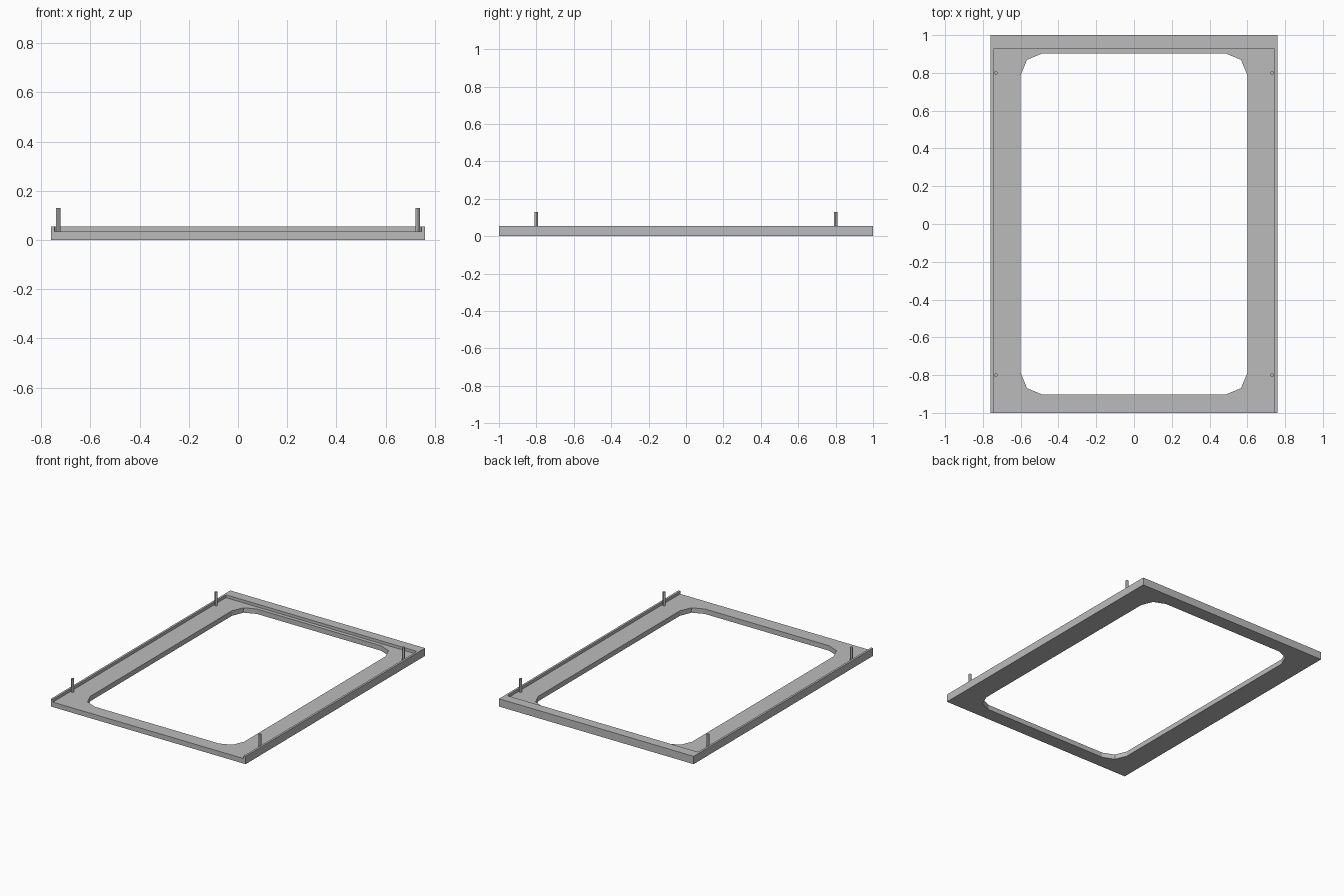
import bpy
import bmesh

old = bpy.data.objects.get("Cube")
if old:
    bpy.data.objects.remove(old, do_unlink=True)

grey = bpy.data.materials.new("plain grey")
grey.use_nodes = True
colour = (0.5, 0.5, 0.5, 1)
grey.diffuse_color = colour
grey.node_tree.nodes["Principled BSDF"].inputs["Base Color"].default_value = colour

HALF_X, HALF_Y = 0.76, 1.0
FLOOR, RIM_TOP, PIN_TOP = 0.035, 0.055, 0.13


def finish(name, bm):
    mesh = bpy.data.meshes.new(name)
    bm.to_mesh(mesh)
    bm.free()
    mesh.materials.append(grey)
    obj = bpy.data.objects.new(name, mesh)
    bpy.context.collection.objects.link(obj)
    return obj


def block(name, low, high, radius=0, segments=2):
    """Box between two corners, with optionally rounded upright edges."""
    bm = bmesh.new()
    bmesh.ops.create_cube(bm, size=1)
    for v in bm.verts:
        v.co = [low[i] if v.co[i] < 0 else high[i] for i in range(3)]
    if radius:
        upright = [e for e in bm.edges
                   if abs(e.verts[0].co.z - e.verts[1].co.z) > 0.01]
        bmesh.ops.bevel(bm, geom=upright, offset=radius, segments=segments,
                        profile=0.5, affect='EDGES')
    return finish(name, bm)


def cut(target, cutter):
    """Subtract the cutter, bake the result and remove the cutter."""
    cutter.hide_render = True
    mod = target.modifiers.new("cut", 'BOOLEAN')
    mod.operation = 'DIFFERENCE'
    mod.solver = 'EXACT'
    mod.object = cutter
    bpy.context.view_layer.objects.active = target
    bpy.ops.object.modifier_apply(modifier=mod.name)
    bpy.data.objects.remove(cutter, do_unlink=True)


# Flat frame with a raised rim on the back and both sides
frame = block("frame", (-HALF_X, -HALF_Y, 0), (HALF_X, HALF_Y, RIM_TOP))
cut(frame, block("recess", (-0.745, -1.2, FLOOR), (0.745, 0.93, 0.2), 0.008))
cut(frame, block("opening", (-0.6, -0.903, -0.1), (0.6, 0.903, 0.2), 0.115))

# Four upright locating pins
for side, x in (("right", -0.731), ("left", 0.731)):
    for end, y in (("front", -0.8), ("back", 0.8)):
        bm = bmesh.new()
        bmesh.ops.create_cone(bm, cap_ends=True, segments=12, radius1=0.009,
                              radius2=0.009, depth=PIN_TOP - FLOOR)
        bmesh.ops.translate(bm, verts=bm.verts,
                            vec=(x, y, (PIN_TOP + FLOOR) / 2))
        pin = finish(f"{end}_{side}_pin", bm)
        bpy.context.view_layer.objects.active = pin
        pin.select_set(True)
        bpy.ops.object.shade_smooth_by_angle()
        pin.select_set(False)
